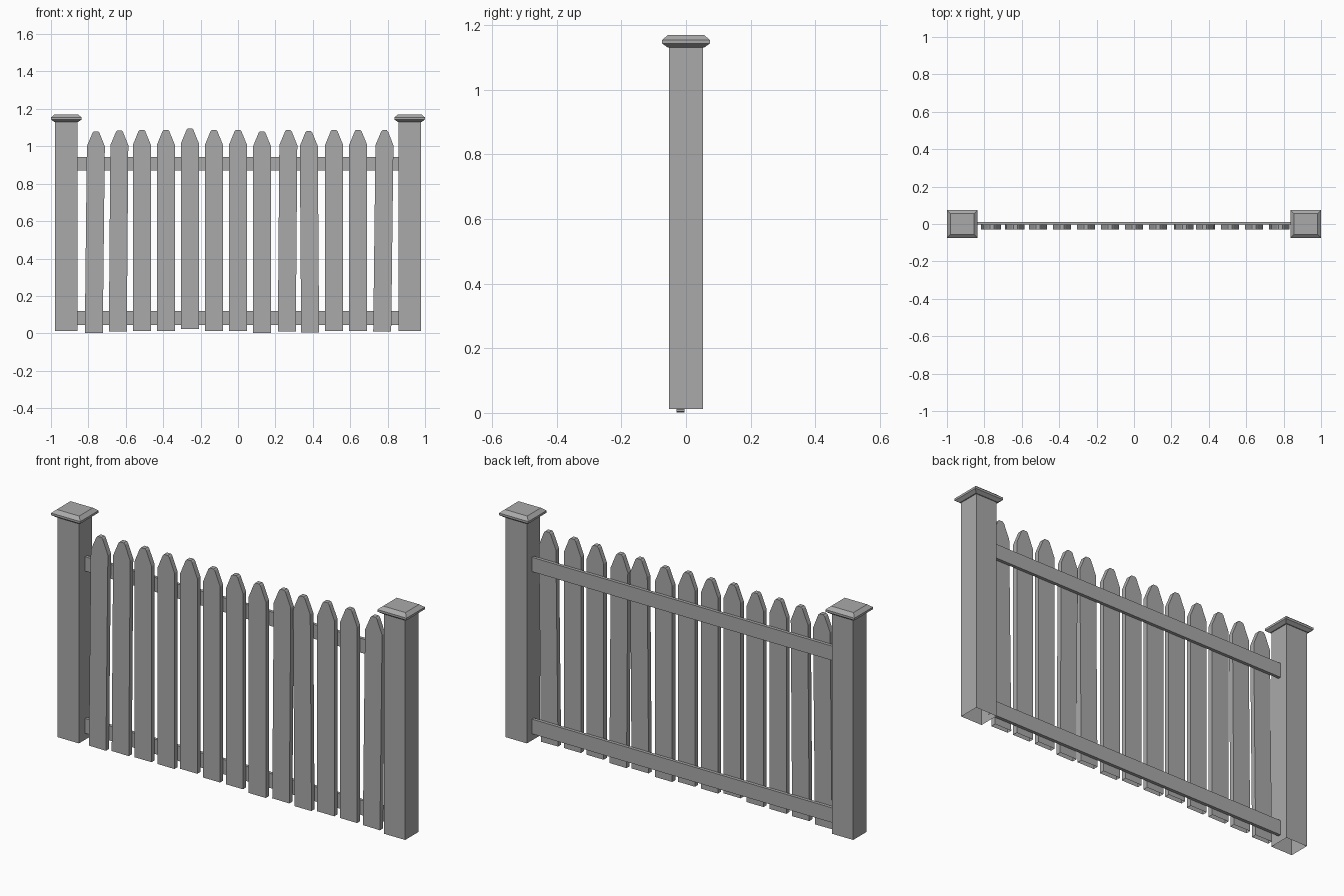
import bpy, bmesh, math
from mathutils import Matrix, Vector

cube = bpy.data.objects.get("Cube")
if cube:
    bpy.data.objects.remove(cube, do_unlink=True)

GREY = (0.4, 0.4, 0.4, 1.0)
mat = bpy.data.materials.new("plain grey")
mat.use_nodes = True
mat.diffuse_color = GREY
mat.node_tree.nodes["Principled BSDF"].inputs["Base Color"].default_value = GREY


def finish(name, bm):
    bmesh.ops.recalc_face_normals(bm, faces=bm.faces)
    mesh = bpy.data.meshes.new(name)
    bm.to_mesh(mesh)
    bm.free()
    mesh.materials.append(mat)
    obj = bpy.data.objects.new(name, mesh)
    bpy.context.collection.objects.link(obj)
    return obj


def stack(name, x, rings, open_bottom=False):
    """Loft rectangular rings given as (half width, half depth, height)."""
    bm = bmesh.new()
    loops = [[bm.verts.new((x + sx * w, sy * d, z))
              for sx, sy in ((-1, -1), (1, -1), (1, 1), (-1, 1))]
             for w, d, z in rings]
    for a, b in zip(loops, loops[1:]):
        for i in range(4):
            j = (i + 1) % 4
            bm.faces.new((a[i], a[j], b[j], b[i]))
    bm.faces.new(loops[-1])
    if not open_bottom:
        bm.faces.new(loops[0][::-1])
    return finish(name, bm)


def picket(name, x, bottom, top, lean):
    """Pointed board with an open foot, leaning sideways a little."""
    w, tip, shoulder = 0.048, 0.014, top - 0.08
    outline = [(-w, bottom), (w, bottom), (w, shoulder), (tip + 0.004, top - 0.007),
               (tip - 0.003, top), (3e-3 - tip, top), (-tip - 0.004, top - 0.007), (-w, shoulder)]
    bm = bmesh.new()
    front = [bm.verts.new((px, -0.029, pz)) for px, pz in outline]
    back = [bm.verts.new((px, -0.004, pz)) for px, pz in outline]
    bm.faces.new(front)
    bm.faces.new(back[::-1])
    n = len(outline)
    for i in range(1, n):
        j = (i + 1) % n
        bm.faces.new((front[i], front[j], back[j], back[i]))
    bmesh.ops.rotate(bm, verts=bm.verts, cent=Vector((0, 0, bottom)),
                     matrix=Matrix.Rotation(lean, 3, 'Y'))
    bmesh.ops.translate(bm, verts=bm.verts, vec=(x, 0, 0))
    return finish(name, bm)


def rail(name, z0, z1):
    bm = bmesh.new()
    bmesh.ops.create_cube(bm, size=1)
    bmesh.ops.scale(bm, verts=bm.verts, vec=(1.72, 0.016, z1 - z0))
    bmesh.ops.translate(bm, verts=bm.verts, vec=(0, 0.004, (z0 + z1) / 2))
    return finish(name, bm)


# Posts and their bevelled caps
for side, sign in (("left", 1), ("right", -1)):
    x = sign * 0.918
    stack(side + "_post", x, [(0.06, 0.053, 0.012), (0.06, 0.053, 1.135)], open_bottom=True)
    stack(side + "_post_cap", x, [(0.065, 0.057, 1.131), (0.082, 0.074, 1.143),
                                  (0.082, 0.074, 1.154), (0.063, 0.055, 1.17)])

# Horizontal rails
rail("lower_rail", 0.045, 0.12)
rail("upper_rail", 0.87, 0.943)

# Pickets: uneven ones keep their own (drop, lean, shift)
uneven = {0: (-0.01, 0.011, 0), 1: (-0.003, 0.008, 0), 4: (0.01, 0, 0), 7: (-0.01, 0, 0),
          8: (-0.002, 0.008, 0.004), 9: (-0.008, -0.007, 0), 12: (-0.002, 0.012, 0)}
for i in range(13):
    drop, lean, shift = uneven.get(i, (0, 0, 0))
    picket("picket_%d" % (i + 1), (i - 6) * 0.1285 + shift, 0.012 + drop, 1.088 + drop * 0.8, lean)
